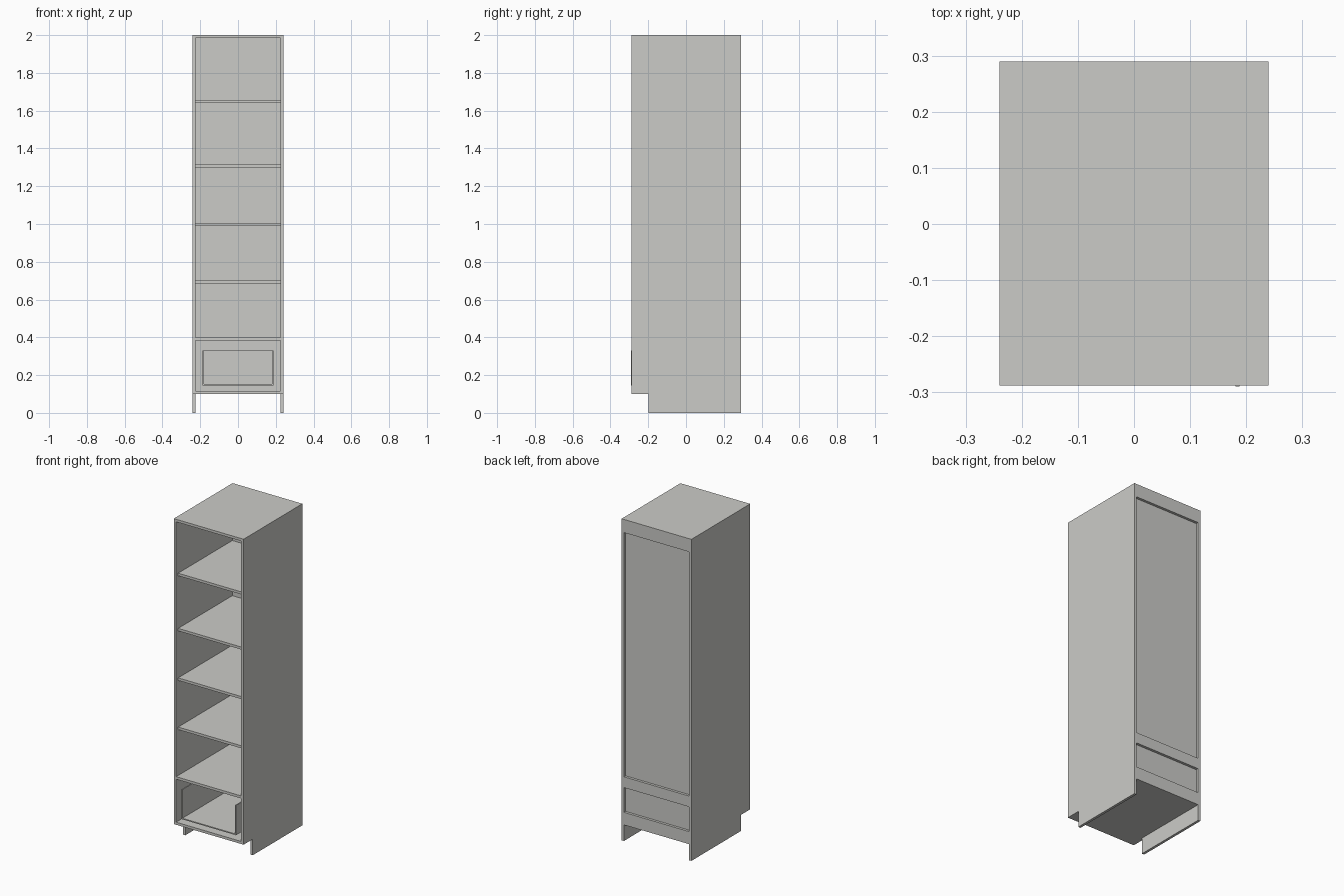
import bpy, bmesh

if "Cube" in bpy.data.objects:
    bpy.data.objects.remove(bpy.data.objects["Cube"])

W, T = 0.24, 0.016            # half width, board thickness
FRONT, BACK = -0.288, 0.29    # cabinet depth limits
INNER = W - T
PANEL_Y = 0.264               # inside face of the back panel

grey = bpy.data.materials.new("light grey")
grey.diffuse_color = (0.6, 0.6, 0.575, 1)
grey.use_nodes = True
grey.node_tree.nodes["Principled BSDF"].inputs["Base Color"].default_value = grey.diffuse_color


def finish(name, bm):
    bmesh.ops.recalc_face_normals(bm, faces=bm.faces)
    mesh = bpy.data.meshes.new(name)
    bm.to_mesh(mesh)
    bm.free()
    mesh.materials.append(grey)
    ob = bpy.data.objects.new(name, mesh)
    bpy.context.collection.objects.link(ob)
    return ob


def box(name, x, y, z):
    """Board given by its (min, max) range on each axis."""
    bm = bmesh.new()
    bmesh.ops.create_cube(bm, size=1)
    for v in bm.verts:
        v.co = [r[0] if c < 0 else r[1] for c, r in zip(v.co, (x, y, z))]
    return finish(name, bm)


# Side panels with the toe-kick notch
profile = [(FRONT, 0.1), (-0.198, 0.1), (-0.198, 0), (BACK, 0), (BACK, 2), (FRONT, 2)]
for name, x in (("left_side", -W), ("right_side", INNER)):
    bm = bmesh.new()
    face = bm.faces.new([bm.verts.new((x, y, z)) for y, z in profile])
    ext = bmesh.ops.extrude_face_region(bm, geom=[face])["geom"]
    bmesh.ops.translate(bm, vec=(T, 0, 0),
                        verts=[g for g in ext if isinstance(g, bmesh.types.BMVert)])
    finish(name, bm)

# Top, bottom and the fixed shelf over the drawer
span = (-INNER, INNER)
box("top_board", span, (FRONT, BACK), (2 - T, 2))
box("bottom_board", span, (FRONT, PANEL_Y), (0.1, 0.1 + T))
box("fixed_shelf", span, (FRONT, PANEL_Y), (0.383, 0.383 + T))

# Adjustable shelves, slightly set back
for i, z in enumerate((0.684, 0.99, 1.298, 1.641)):
    box(f"shelf_{i + 1}", span, (FRONT + 0.02, PANEL_Y), (z, z + T))

# Back panel with rails flush to the rear edge
box("back_panel", span, (PANEL_Y, BACK - T), (0.1, 2 - T))
for name, z0, z1 in (("top_rail", 1.918, 2 - T), ("middle_rail", 0.332, 0.399),
                     ("bottom_rail", 0.1, 0.178)):
    box(name, span, (BACK - T, BACK), (z0, z1))

# Open-fronted drawer box
D, DT = 0.188, 0.007
box("drawer_left_side", (-D, -D + DT), (FRONT, 0.22), (0.145, 0.33))
box("drawer_right_side", (D - DT, D), (FRONT - 0.002, 0.22), (0.145, 0.33))
box("drawer_floor", (-D + DT, D - DT), (FRONT, 0.22), (0.145, 0.152))
box("drawer_back", (-D + DT, D - DT), (0.22 - DT, 0.22), (0.152, 0.33))
